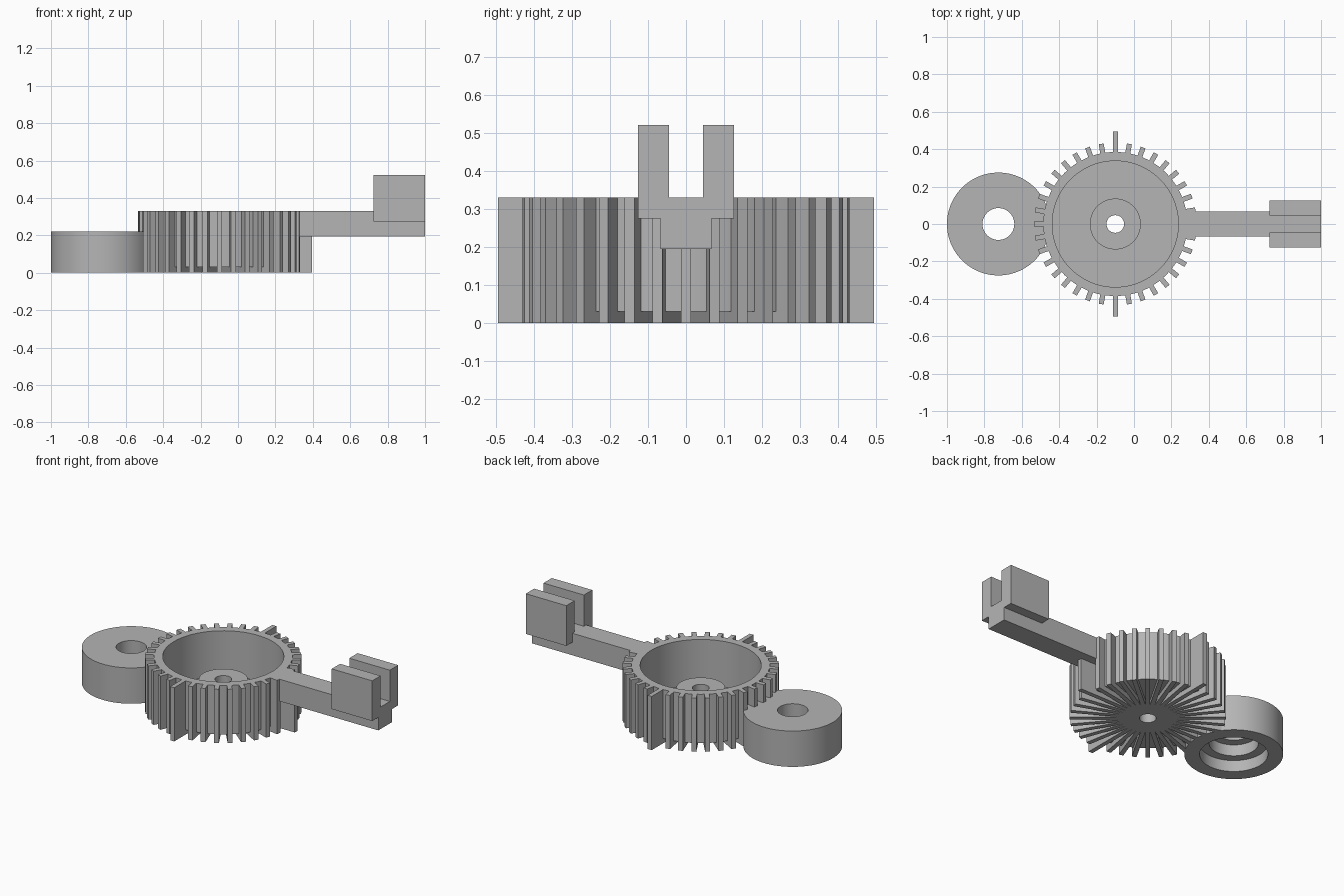
import bpy, bmesh
from math import radians
from mathutils import Matrix, Vector

if "Cube" in bpy.data.objects:
    bpy.data.objects.remove(bpy.data.objects["Cube"], do_unlink=True)

grey = bpy.data.materials.new("plain grey")
grey.use_nodes = True
colour = (0.46, 0.46, 0.46, 1)
grey.diffuse_color = colour
grey.node_tree.nodes["Principled BSDF"].inputs["Base Color"].default_value = colour

GEAR_X, ROLLER_X = -0.1, -0.725


def finish(bm, name, x=0.0, smooth=False):
    bmesh.ops.recalc_face_normals(bm, faces=bm.faces)
    mesh = bpy.data.meshes.new(name)
    bm.to_mesh(mesh)
    bm.free()
    mesh.materials.append(grey)
    obj = bpy.data.objects.new(name, mesh)
    obj.location.x = x
    bpy.context.collection.objects.link(obj)
    if smooth:
        bpy.ops.object.select_all(action="DESELECT")
        bpy.context.view_layer.objects.active = obj
        obj.select_set(True)
        bpy.ops.object.shade_smooth_by_angle(angle=radians(30))
    return obj


def lathe(name, profile, x, steps=96):
    """Turn a closed (radius, z) outline about the vertical axis."""
    bm = bmesh.new()
    verts = [bm.verts.new((r, 0, z)) for r, z in profile]
    edges = [bm.edges.new((a, b)) for a, b in zip(verts, verts[1:] + verts[:1])]
    bmesh.ops.spin(bm, geom=verts + edges, cent=(0, 0, 0), axis=(0, 0, 1),
                   angle=radians(360), steps=steps, use_merge=True)
    bmesh.ops.remove_doubles(bm, verts=bm.verts, dist=0.0001)
    return finish(bm, name, x, smooth=True)


def prism(bm, points, direction):
    """Extrude a flat outline; returns the vertices made."""
    face = bm.faces.new([bm.verts.new(p) for p in points])
    result = bmesh.ops.extrude_face_region(bm, geom=[face], use_keep_orig=True)
    top = [g for g in result["geom"] if isinstance(g, bmesh.types.BMVert)]
    bmesh.ops.translate(bm, verts=top, vec=Vector(direction))
    return list(face.verts) + top


# Cup with a raised, bored boss inside and a hub disc beneath
lathe("gear_cup", [(0.047, 0), (0.143, 0), (0.143, 0.03), (0.385, 0.03),
                   (0.385, 0.33), (0.337, 0.33), (0.337, 0.05), (0.136, 0.05),
                   (0.136, 0.19), (0.047, 0.19)], GEAR_X)

# Radial fins run under the cup and up its wall; three are longer
bm = bmesh.new()
width = 0.027
for i in range(36):
    tip = 0.495 if i in (0, 9, 27) else 0.435
    outline = [(0.13, 0), (tip, 0), (tip, 0.33), (0.375, 0.33), (0.375, 0.04), (0.13, 0.04)]
    verts = prism(bm, [(r, -width / 2, z) for r, z in outline], (0, width, 0))
    bmesh.ops.rotate(bm, verts=verts, cent=(0, 0, 0),
                     matrix=Matrix.Rotation(radians(10 * i), 3, "Z"))
finish(bm, "gear_fins", GEAR_X)

# Roller with a stepped bore opening downwards
lathe("roller", [(0.275, 0), (0.275, 0.22), (0.085, 0.22), (0.085, 0.14),
                 (0.137, 0.14), (0.137, 0.07), (0.19, 0.07), (0.19, 0)], ROLLER_X)

# Arm reaching out from the cup wall
bm = bmesh.new()
prism(bm, [(0.26, y, z) for y, z in
           [(-0.067, 0.195), (0.067, 0.195), (0.067, 0.33), (-0.067, 0.33)]], (0.465, 0, 0))
finish(bm, "arm")

# Two-pronged fork at the end of the arm, outline mirrored across y
half = [(0.067, 0.195), (0.067, 0.275), (0.126, 0.275),
        (0.126, 0.522), (0.045, 0.522), (0.045, 0.33)]
outline = half + [(-y, z) for y, z in reversed(half)]
bm = bmesh.new()
prism(bm, [(0.725, y, z) for y, z in outline], (0.275, 0, 0))
finish(bm, "fork")
